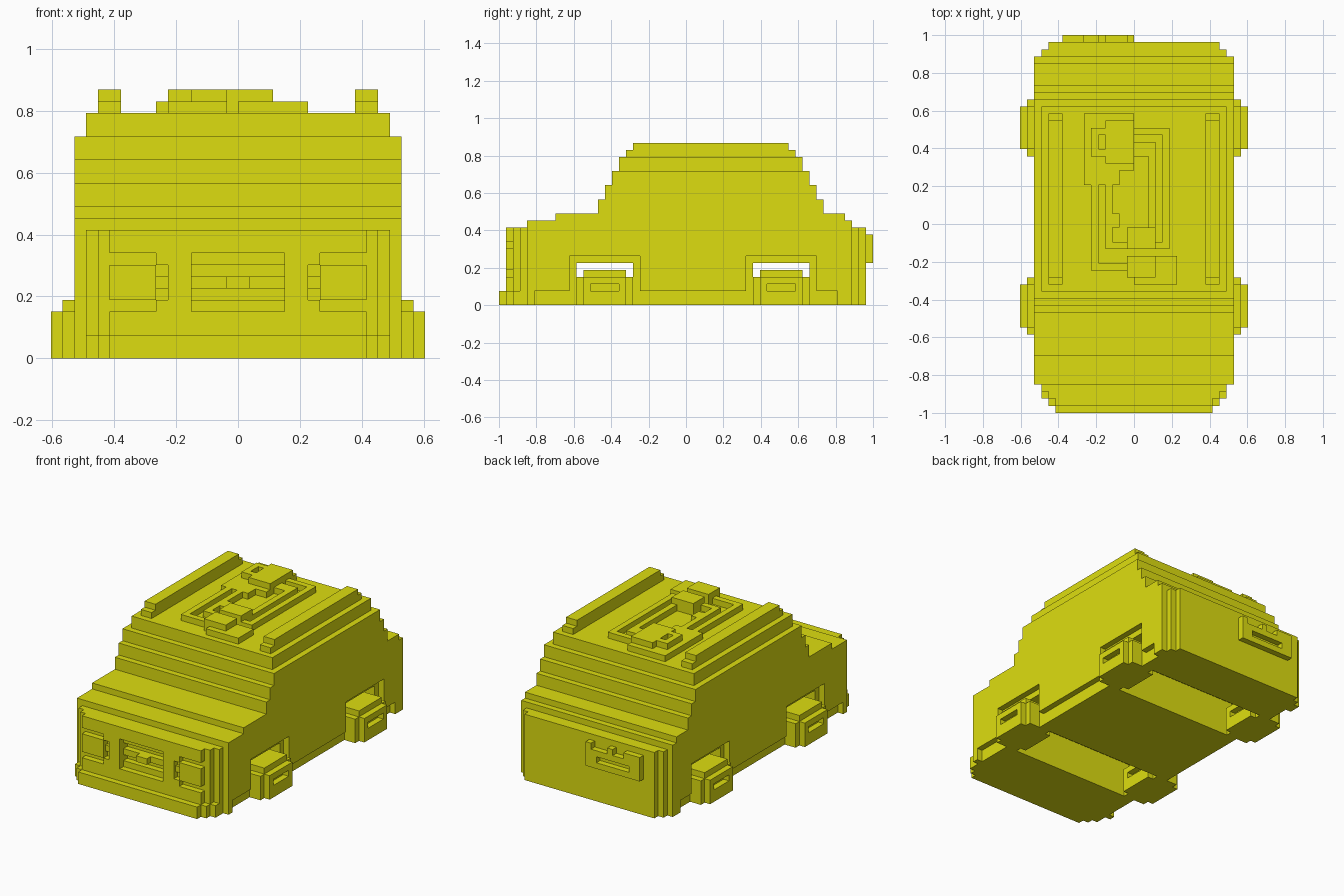
import bpy, bmesh

if "Cube" in bpy.data.objects:
    bpy.data.objects.remove(bpy.data.objects["Cube"])

U = 2 / 53          # one block unit; x is -16..16, y is 0..53, z is 0..23
mat = bpy.data.materials.new("yellow")
mat.diffuse_color = (0.73, 0.73, 0.005, 1)
mat.use_nodes = True
mat.node_tree.nodes["Principled BSDF"].inputs["Base Color"].default_value = mat.diffuse_color


def finish(name, bm):
    bmesh.ops.recalc_face_normals(bm, faces=bm.faces)
    for v in bm.verts:
        v.co = (v.co.x * U, v.co.y * U - 1, v.co.z * U)
    me = bpy.data.meshes.new(name)
    bm.to_mesh(me)
    bm.free()
    me.materials.append(mat)
    ob = bpy.data.objects.new(name, me)
    bpy.context.collection.objects.link(ob)
    return ob


def boxes(name, items, mirror=False):
    """One object made of boxes (x0, x1, y0, y1, z0, z1)."""
    bm = bmesh.new()
    for b in items:
        sides = [b, (-b[1], -b[0]) + tuple(b[2:])] if mirror else [b]
        for x0, x1, y0, y1, z0, z1 in sides:
            vs = bmesh.ops.create_cube(bm, size=1)["verts"]
            for v in vs:
                v.co = ((x0, x1)[v.co.x > 0], (y0, y1)[v.co.y > 0], (z0, z1)[v.co.z > 0])
    return finish(name, bm)


def extrude(name, pts, vec):
    bm = bmesh.new()
    f = bm.faces.new([bm.verts.new(p) for p in pts])
    r = bmesh.ops.extrude_face_region(bm, geom=[f])
    bmesh.ops.translate(bm, vec=vec, verts=[g for g in r["geom"] if isinstance(g, bmesh.types.BMVert)])
    return finish(name, bm)


def plan_solid(name, steps, end, z0, z1):
    """Stepped plan outline from (y start, half width) steps, pulled up."""
    half = []
    for i, (y, w) in enumerate(steps):
        y2 = steps[i + 1][0] if i + 1 < len(steps) else end
        half += [(w, y), (w, y2)]
    pts = [(x, y, z0) for x, y in half] + [(-x, y, z0) for x, y in reversed(half)]
    return extrude(name, pts, (0, 0, z1 - z0))


def cut(target, items, mirror=False):
    for it in items:
        for s in ([1, -1] if mirror else [1]):
            b = it if s == 1 else (-it[1], -it[0]) + tuple(it[2:])
            c = boxes("cutter", [b])
            c.hide_render = True
            m = target.modifiers.new("cut", "BOOLEAN")
            m.operation, m.solver, m.object = "DIFFERENCE", "EXACT", c
            bpy.context.view_layer.objects.active = target
            bpy.ops.object.modifier_apply(modifier=m.name)
            bpy.data.objects.remove(c)


# Lower body and bumper/sill, stepped at the corners
body = plan_solid("lower_body", [(1, 11), (2, 12), (3, 13), (4, 14), (50, 13), (51, 12)], 52, 2, 11)
sill = plan_solid("bumper_and_sill",
                  [(0, 11), (1, 12), (2, 13), (4, 14), (5, 13), (48, 14), (50, 13), (51, 12)], 52, 0, 2)

# Hood and cabin: stepped side profile
tiers = [(4, 50, 11, 12), (8, 49, 12, 13), (14, 46, 13, 15), (15, 45, 15, 17), (16, 44, 17, 19)]
front = [p for a, b, z0, z1 in tiers for p in ((a, z0), (a, z1))]
back = [p for a, b, z0, z1 in reversed(tiers) for p in ((b, z1), (b, z0))]
extrude("hood_and_cabin", [(-14, y, z) for y, z in front + back], (28, 0, 0))
boxes("roof", [(-13, 13, 17, 43, 19, 21)])

# Wheel wells run right through; outer arch is one unit larger
for y in (11, 36):
    cut(body, [(-15, 15, y, y + 8, 1, 6)])
    cut(body, [(13, 15, y - 1, y + 9, 1, 7)], True)
    cut(sill, [(-15, 15, y, y + 8, -1, 3)])

# Wheels: stepped blocks with hub slots on both faces
for name, y in (("front_wheels", 11), ("rear_wheels", 36)):
    boxes(name, [
        (11, 15, y, y + 8, 0, 4), (11, 15, y + 1, y + 7, 4, 5),
        # outer and inner hub plates framing the slots
        *[p for a, b in ((15, 16), (10, 11)) for p in (
            (a, b, y + 1, y + 7, 0, 2), (a, b, y + 1, y + 7, 3, 4),
            (a, b, y + 1, y + 2, 2, 3), (a, b, y + 6, y + 7, 2, 3))],
    ], True)

# Headlight and grille recesses
cut(body, [(7, 11.5, 0, 2, 4, 9), (6, 7.5, 0, 2, 5, 8)], True)
cut(body, [(-4, 4, 0, 2, 4, 9), (-4, 4, 0, 3, 5, 6), (-4, 4, 0, 3, 7, 8)])
boxes("headlights", [(7, 11, 1, 2, 5, 8), (6, 7, 1.5, 2, 6, 7)], True)
boxes("grille_bar", [(-1, 1, 1, 3, 6, 7)])

# Rear plate holder with a slot and notched top
boxes("rear_plate", [(-10, 0, 52, 53, 6, 7), (-10, 0, 52, 53, 8, 9), (-10, -8, 52, 53, 7, 8),
                     (-2, 0, 52, 53, 7, 8), (-10, -7, 52, 53, 9, 10), (-5, -4, 52, 53, 9, 10),
                     (-1, 0, 52, 53, 9, 10)])

# Roof rails
boxes("roof_rails", [(10, 12, 18, 42, 21, 22), (10, 12, 19, 41, 22, 23)], True)

# Roof hatch relief: low frame, then raised blocks
low = [(-7, -2, 32, 42), (-2, 0, 34, 42), (0, 5, 39, 40), (4, 5, 23, 40), (0, 3, 36, 38),
       (2, 3, 26, 36), (-6, -5, 20, 32), (-4, -3, 23, 32), (-3, 3, 23, 24), (-3, -2, 26, 28),
       (-1, 3, 24, 26), (-5, 0, 20, 21), (0, 6, 18, 22), (-1, 0, 19, 22), (3, 4, 23, 24)]
high = [(-4, 0, 35, 41), (-6, -4, 36, 37), (-6, -4, 39, 40), (-6, -5, 37, 39),
        (-1, 3, 19, 22), (-1, 3, 23, 26)]
boxes("roof_hatch_frame", [b + (21, 22) for b in low])
boxes("roof_hatch_blocks", [b + (22, 23) for b in high])
